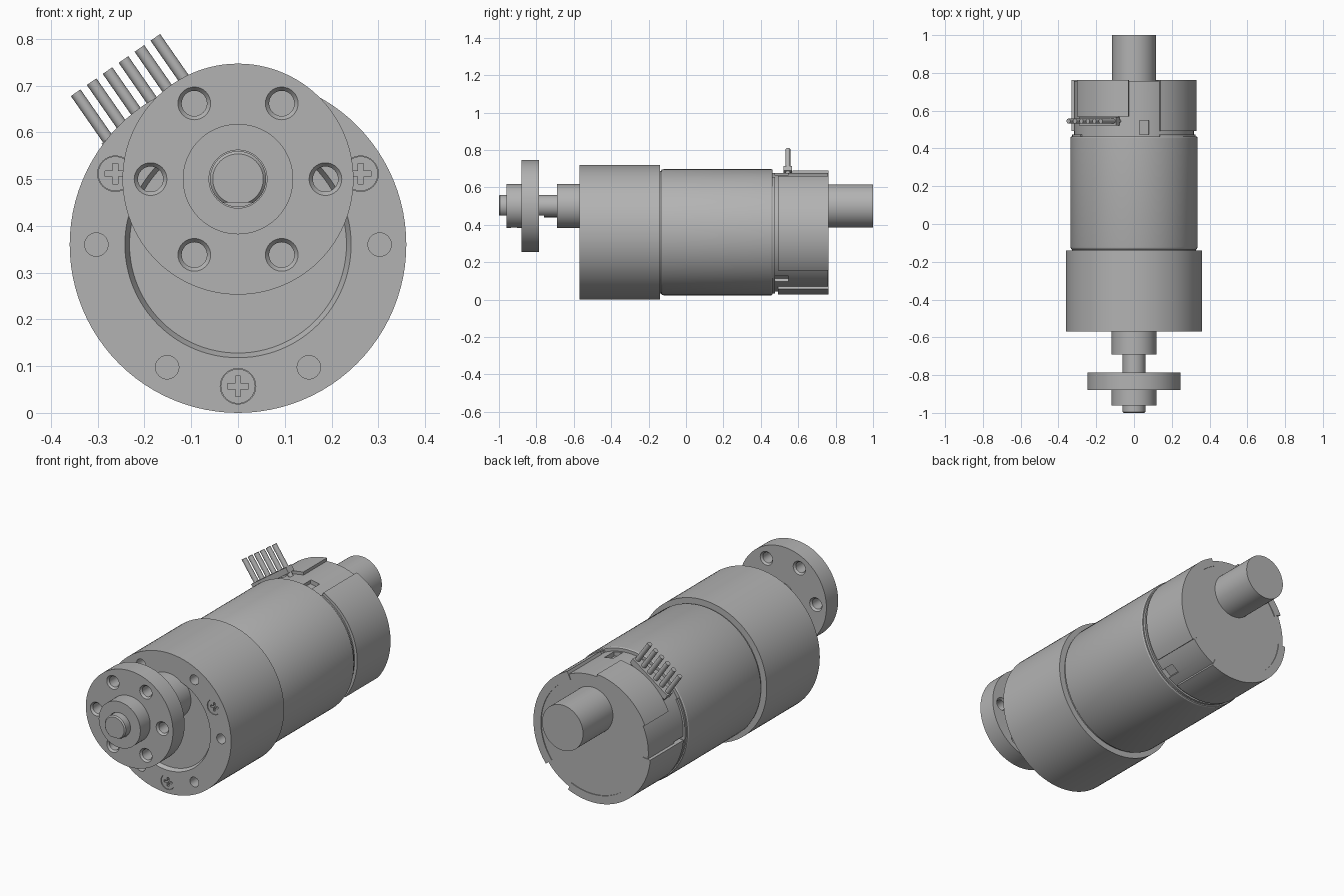
import bpy, bmesh
from math import cos, sin, pi, radians
from mathutils import Matrix, Vector

cube = bpy.data.objects.get("Cube")
if cube:
    bpy.data.objects.remove(cube, do_unlink=True)

AXIS_Z = 0.36    # body axis height
SHAFT_Z = 0.5    # shaft axis height
SEG = 96

grey = bpy.data.materials.new("plain grey")
grey.use_nodes = True
grey.diffuse_color = (0.45, 0.45, 0.45, 1)
grey.node_tree.nodes["Principled BSDF"].inputs["Base Color"].default_value = grey.diffuse_color


def finish(name, bm):
    bmesh.ops.recalc_face_normals(bm, faces=bm.faces)
    mesh = bpy.data.meshes.new(name)
    bm.to_mesh(mesh)
    bm.free()
    mesh.materials.append(grey)
    obj = bpy.data.objects.new(name, mesh)
    bpy.context.collection.objects.link(obj)
    return obj


def lathe(name, profile, z, x=0, seg=SEG):
    """Turn (radius, y) points about a front-to-back axis and cap both ends."""
    bm = bmesh.new()
    rings = [[bm.verts.new((x + r * cos(2 * pi * i / seg), y, z + r * sin(2 * pi * i / seg)))
              for i in range(seg)] for r, y in profile]
    for a, b in zip(rings, rings[1:]):
        for i in range(seg):
            j = (i + 1) % seg
            bm.faces.new((a[i], a[j], b[j], b[i]))
    bm.faces.new(rings[0])
    bm.faces.new(rings[-1])
    return finish(name, bm)


def box(name, size, centre, turn=0):
    bm = bmesh.new()
    bmesh.ops.create_cube(bm, size=1, matrix=Matrix.Translation(centre)
                          @ Matrix.Rotation(-turn, 4, 'Y') @ Matrix.Diagonal((*size, 1)))
    return finish(name, bm)


def rod(name, start, end, r, seg=20):
    start, end = Vector(start), Vector(end)
    d = end - start
    bm = bmesh.new()
    bmesh.ops.create_cone(bm, cap_ends=True, segments=seg, radius1=r, radius2=r, depth=d.length,
                          matrix=Matrix.Translation((start + end) / 2)
                          @ d.to_track_quat('Z', 'Y').to_matrix().to_4x4())
    return finish(name, bm)


def arc_panel(name, a0, a1, r0, r1, y0, y1):
    """Curved slab around the body axis between two angles in degrees."""
    bm = bmesh.new()
    n = max(4, int((a1 - a0) / 3))
    angles = [radians(a0 + (a1 - a0) * i / n) for i in range(n + 1)]
    outline = [(r1, a) for a in angles] + [(r0, a) for a in reversed(angles)]
    face = bm.faces.new([bm.verts.new((r * cos(a), y0, AXIS_Z + r * sin(a))) for r, a in outline])
    ext = bmesh.ops.extrude_face_region(bm, geom=[face])
    bmesh.ops.translate(bm, vec=(0, y1 - y0, 0),
                        verts=[v for v in ext["geom"] if isinstance(v, bmesh.types.BMVert)])
    return finish(name, bm)


def cut(obj, cutters):
    """Subtract the cutters, bake the result and remove the helpers."""
    for c in cutters:
        mod = obj.modifiers.new("cut", 'BOOLEAN')
        mod.operation, mod.solver, mod.object = 'DIFFERENCE', 'EXACT', c
    dg = bpy.context.evaluated_depsgraph_get()
    mesh = bpy.data.meshes.new_from_object(obj.evaluated_get(dg))
    obj.modifiers.clear()
    obj.data = mesh
    for c in cutters:
        bpy.data.objects.remove(c, do_unlink=True)


def around(radius, degrees, z):
    a = radians(degrees)
    return radius * cos(a), z + radius * sin(a)


# Gearbox with a shallow front recess
gearbox = lathe("gearbox", [(0.232, -0.55), (0.242, -0.57), (0.36, -0.57), (0.36, -0.14)], AXIS_Z)
holes = []
for k in range(6):
    x, z = around(0.303, 60 * k, AXIS_Z)
    holes.append(lathe("hole", [(0.025, -0.6), (0.025, -0.49)], z, x, 32))
screw_spots = [around(0.303, a, AXIS_Z) for a in (30, 150, 270)]
for x, z in screw_spots:
    holes.append(lathe("hole", [(0.038, -0.6), (0.038, -0.55)], z, x, 32))
cut(gearbox, holes)

# Cross-head screws in the gearbox face
for x, z in screw_spots:
    screw = lathe("gearbox_screw", [(0.037, -0.567), (0.037, -0.53)], z, x, 32)
    cut(screw, [box("slot", size, (x, -0.567, z))
                for size in ((0.044, 0.03, 0.011), (0.011, 0.03, 0.044))])

# Front boss and flatted output shaft
lathe("shaft_boss", [(0.118, -0.69), (0.118, -0.54)], SHAFT_Z)
shaft = lathe("output_shaft", [(0.054, -1), (0.06, -0.994), (0.06, -0.6)], SHAFT_Z, seg=64)
cut(shaft, [box("flat", (0.2, 0.28, 0.1), (0, -0.9, 0.4))])

# Mounting hub: flange, collar and through bore
hub = lathe("mounting_hub", [(0.118, -0.96), (0.118, -0.88), (0.247, -0.88), (0.247, -0.785)], SHAFT_Z)
holes = [lathe("bore", [(0.062, -1.1), (0.062, -0.7)], SHAFT_Z, seg=64),
         rod("set_screw_hole", (0, -0.92, 0.3), (0, -0.92, SHAFT_Z), 0.027, 32)]
for k in range(6):
    x, z = around(0.187, 60 * k, SHAFT_Z)
    holes.append(lathe("hole", [(0.035, -0.9), (0.035, -0.88), (0.027, -0.87),
                                (0.027, -0.795), (0.035, -0.785), (0.035, -0.77)], z, x, 32))
cut(hub, holes)

# Motor can with softened ends
lathe("motor_can", [(0.328, -0.16), (0.328, -0.135), (0.334, -0.13), (0.337, -0.12),
                    (0.337, 0.457), (0.333, 0.463)], AXIS_Z)

# Rear cap: inner core with windows, outer panels
core = lathe("cap_core", [(0.317, 0.44), (0.317, 0.758)], AXIS_Z)
windows = []
for a in (80, 188, 308):
    x, z = around(0.32, a, AXIS_Z)
    windows.append(box("window", (0.05, 0.075, 0.05), (x, 0.51, z), radians(a)))
cut(core, windows)
for a0, a1, y0 in ((-38, 65, 0.492), (95, 155, 0.57), (185, 294, 0.492)):
    arc_panel("cap_panel", a0, a1, 0.29, 0.332, y0, 0.762)
arc_panel("cap_rim", 150, 425, 0.3, 0.327, 0.455, 0.475)

# Rear shaft housing
lathe("rear_shaft", [(0.116, 0.74), (0.116, 1)], SHAFT_Z)

# Six parallel wires and their connector
out = Vector((-0.57, 0, 0.82)).normalized()
side = Vector((out.z, 0, -out.x))
middle = Vector((-0.262, 0.545, 0.744))
for k in range(6):
    tip = middle + side * (k - 2.5) * 0.0415
    rod("wire", tip, tip - out * 0.17, 0.0125)
base = middle - out * 0.135
box("wire_connector", (0.03, 0.045, 0.24), base, radians(125))

for obj in bpy.context.view_layer.objects:
    obj.select_set(obj.type == 'MESH' and obj.data.materials.get(grey.name) is not None)
bpy.context.view_layer.objects.active = gearbox
bpy.ops.object.shade_smooth_by_angle(angle=radians(25))
